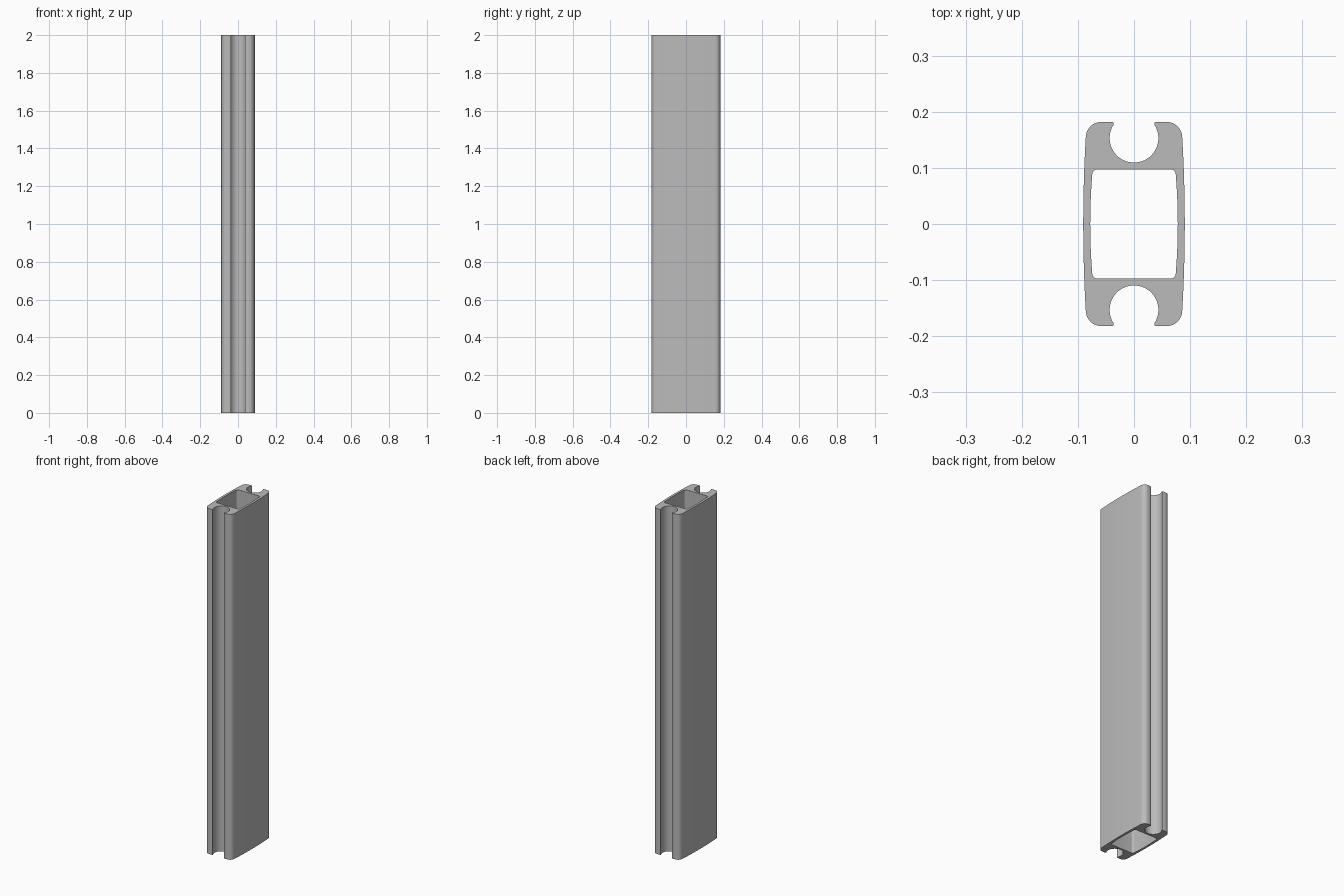
import bpy
import bmesh
import math

if "Cube" in bpy.data.objects:
    bpy.data.objects.remove(bpy.data.objects["Cube"])

HEIGHT = 2.0


def arc(cx, cy, r, start, end, n):
    """Points along a circular arc, angles in degrees."""
    angles = [math.radians(start + (end - start) * i / n) for i in range(n + 1)]
    return [(cx + r * math.cos(a), cy + r * math.sin(a)) for a in angles]


def bowed_side(x_mid, x_end, y_end, n):
    """Slightly bulging wall from y = 0 up to y_end."""
    return [(x_mid - (x_mid - x_end) * (i / n) ** 2, y_end * i / n) for i in range(n + 1)]


def full_loop(quarter):
    """Mirror a quarter outline (from y = 0 to x = 0) into a closed loop."""
    half = quarter + [(-x, y) for x, y in reversed(quarter) if x > 1e-5]
    half = half[:-1]
    return half + [(-x, -y) for x, y in half]


# Outer outline: bowed side, rounded corner, lip, round groove
outer = bowed_side(0.0905, 0.086, 0.154, 6)
outer += arc(0.058, 0.154, 0.028, 0, 90, 10)[1:]
outer += [(0.039, 0.182), (0.0372, 0.1812), (0.0364, 0.1795)]
outer += arc(0, 0.153, 0.0435, 33, -90, 20)
outer[-1] = (0.0, 0.1095)

# Inner chamber: bowed side, small rounded corner, flat end
inner = bowed_side(0.078, 0.0745, 0.0875, 4)
inner += arc(0.0645, 0.0875, 0.010, 0, 90, 6)[1:]
inner += [(0.0, 0.0975)]

# Walls of both loops, then caps at both ends
bm = bmesh.new()
rims = {0.0: [], HEIGHT: []}
for loop in (full_loop(outer), full_loop(inner)):
    low = [bm.verts.new((x, y, 0.0)) for x, y in loop]
    high = [bm.verts.new((x, y, HEIGHT)) for x, y in loop]
    for i in range(len(loop)):
        j = (i + 1) % len(loop)
        bm.faces.new((low[i], low[j], high[j], high[i]))
        rims[0.0].append(bm.edges.get((low[i], low[j])))
        rims[HEIGHT].append(bm.edges.get((high[i], high[j])))
for edges in rims.values():
    bmesh.ops.triangle_fill(bm, use_beauty=True, use_dissolve=False, edges=edges)
bmesh.ops.recalc_face_normals(bm, faces=bm.faces[:])

mesh = bpy.data.meshes.new("extruded_profile")
bm.to_mesh(mesh)
bm.free()
profile = bpy.data.objects.new("extruded_profile", mesh)
bpy.context.collection.objects.link(profile)

# Plain grey metal
grey = bpy.data.materials.new("light_grey")
grey.diffuse_color = (0.5, 0.5, 0.5, 1.0)
grey.use_nodes = True
grey.node_tree.nodes["Principled BSDF"].inputs["Base Color"].default_value = grey.diffuse_color
mesh.materials.append(grey)

bpy.context.view_layer.objects.active = profile
profile.select_set(True)
bpy.ops.object.shade_smooth_by_angle(angle=math.radians(30))
